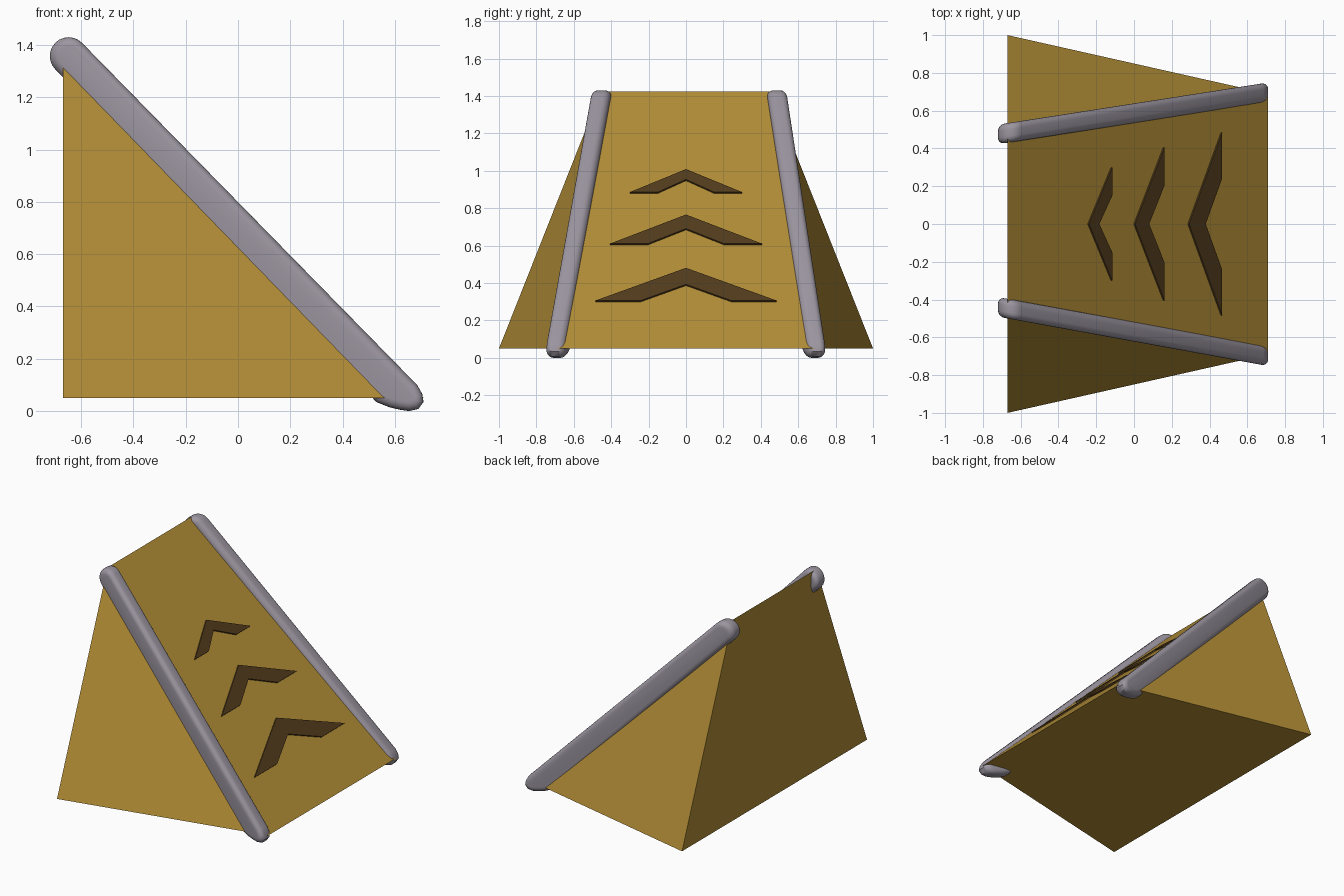
import bpy, bmesh, math
from mathutils import Vector

if "Cube" in bpy.data.objects:
    bpy.data.objects.remove(bpy.data.objects["Cube"])


def material(name, rgb):
    m = bpy.data.materials.new(name)
    m.diffuse_color = (*rgb, 1)
    m.use_nodes = True
    m.node_tree.nodes["Principled BSDF"].inputs["Base Color"].default_value = m.diffuse_color
    return m


GOLD = material("gold", (0.45, 0.27, 0.037))
BROWN = material("dark_brown", (0.085, 0.045, 0.012))
GREY = material("warm_grey", (0.33, 0.30, 0.35))


def finish(name, bm, mat):
    bmesh.ops.recalc_face_normals(bm, faces=bm.faces[:])
    me = bpy.data.meshes.new(name)
    bm.to_mesh(me)
    bm.free()
    me.materials.append(mat)
    ob = bpy.data.objects.new(name, me)
    bpy.context.collection.objects.link(ob)
    return ob


def prism(outline, offset):
    """Closed solid from a flat outline pushed along an offset vector."""
    bm = bmesh.new()
    face = bm.faces.new([bm.verts.new(p) for p in outline])
    ext = bmesh.ops.extrude_face_region(bm, geom=[face], use_keep_orig=True)
    moved = [g for g in ext["geom"] if isinstance(g, bmesh.types.BMVert)]
    bmesh.ops.translate(bm, vec=offset, verts=moved)
    return bm


# Wedge body: back quad, sloping ramp, two triangular sides, base
BACK, FRONT, BASE, TOP = -0.67, 0.71, 0.05, 1.425
bm = bmesh.new()
bl, br = [bm.verts.new((BACK, s, BASE)) for s in (-1, 1)]
fl, fr = [bm.verts.new((FRONT, s * 0.69, BASE)) for s in (-1, 1)]
tl, tr = [bm.verts.new((BACK, s * 0.455, TOP)) for s in (-1, 1)]
for f in ((bl, br, tr, tl), (fl, fr, tr, tl), (bl, fl, tl), (br, fr, tr), (bl, br, fr, fl)):
    bm.faces.new(f)
finish("ramp_wedge", bm, GOLD)

# Side rails: rounded profile in x-z, given width, then slanted outward along x
profile = []
for i in range(13):
    a = math.radians(45 + 180 * i / 12)
    profile.append((-0.648 + 0.072 * math.cos(a), 1.358 + 0.072 * math.sin(a)))
profile += [(0.50, 0.065), (0.53, 0.034), (0.58, 0.014), (0.62, 0.005), (0.655, 0.0),
            (0.69, 0.008), (0.71, 0.035), (0.705, 0.065), (0.685, 0.1)]
WIDTH = 0.104


def rail(name, y_top, y_bottom):
    bm = prism([(x, -WIDTH / 2, z) for x, z in profile], Vector((0, WIDTH, 0)))
    rim = [e for e in bm.edges if abs(e.verts[0].co.y - e.verts[1].co.y) < 1e-6]
    bmesh.ops.bevel(bm, geom=rim, offset=0.034, segments=5, profile=0.5,
                    affect='EDGES', clamp_overlap=False)
    bmesh.ops.remove_doubles(bm, verts=bm.verts[:], dist=0.0005)
    for v in bm.verts:
        t = (v.co.x - BACK) / (FRONT - BACK)
        v.co.y += y_top + (y_bottom - y_top) * t
    ob = finish(name, bm, GREY)
    bpy.ops.object.select_all(action='DESELECT')
    bpy.context.view_layer.objects.active = ob
    ob.select_set(True)
    bpy.ops.object.shade_smooth_by_angle(angle=math.radians(40))


rail("front_rail", -0.448, -0.70)
rail("back_rail", 0.482, 0.697)

# Arrow chevrons: thin raised plates on the ramp
slope = (TOP - BASE) / (FRONT - BACK)
normal = Vector((slope, 0, 1)).normalized()


def on_ramp(y, z):
    return Vector((FRONT - (z - BASE) / slope, y, z)) - normal * 0.004


def chevron(name, half, z_tip, z_apex, z_notch):
    pts = [(0, z_apex), (half, z_tip), (half / 2, z_tip), (0, z_notch),
           (-half / 2, z_tip), (-half, z_tip)]
    finish(name, prism([on_ramp(y, z - 0.006) for y, z in pts], normal * 0.014), BROWN)


chevron("lower_chevron", 0.485, 0.305, 0.48, 0.392)
chevron("middle_chevron", 0.405, 0.61, 0.765, 0.69)
chevron("upper_chevron", 0.30, 0.885, 1.008, 0.953)
